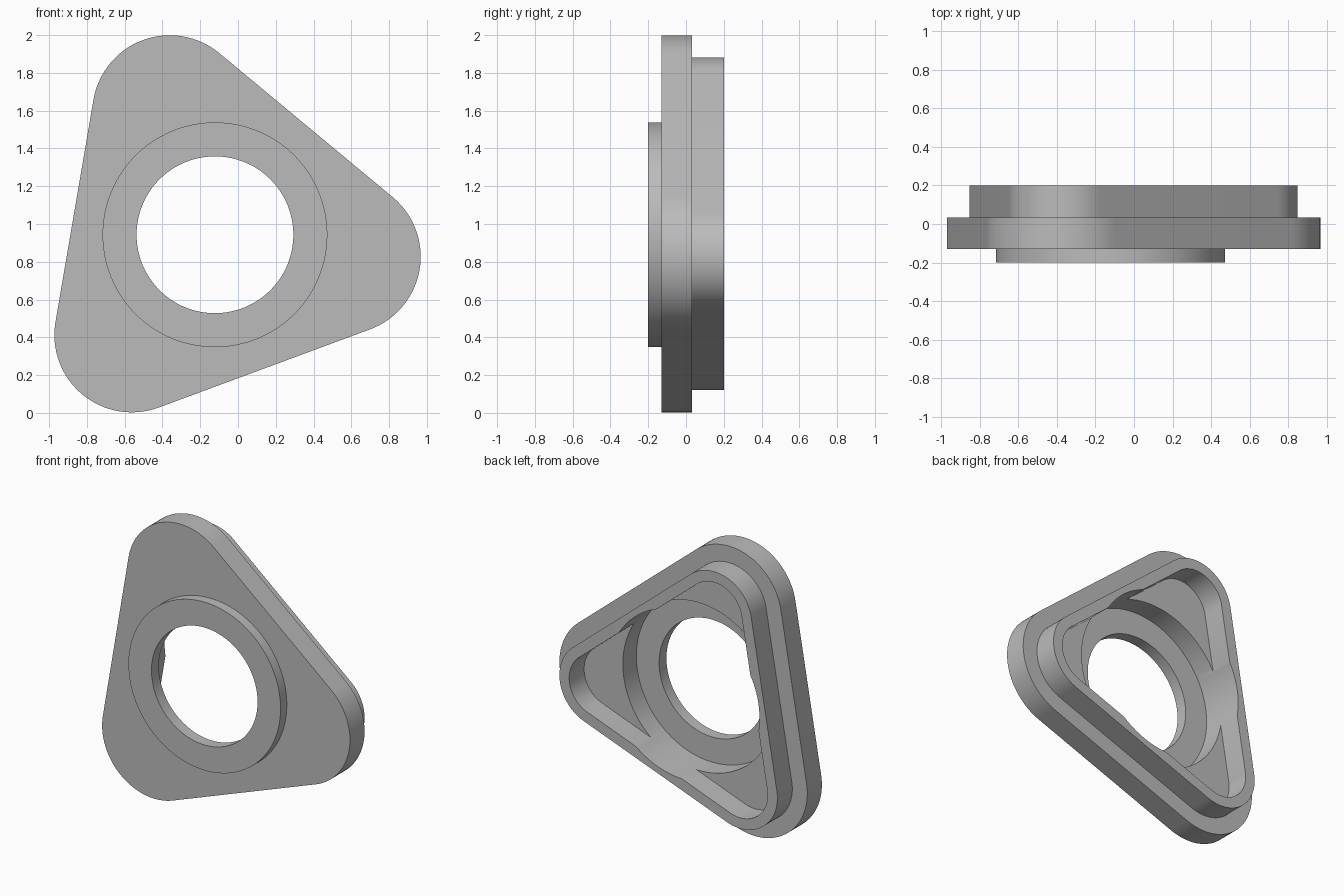
import bpy, bmesh
from math import cos, sin, pi, radians

if "Cube" in bpy.data.objects:
    bpy.data.objects.remove(bpy.data.objects["Cube"])

CX, CZ = -0.122, 0.943      # axis of the bore
CORNER = 0.689              # distance from the axis to each corner centre
TURN = radians(-9.7)        # direction of the first corner

grey = bpy.data.materials.new("plain_grey")
grey.use_nodes = True
grey.diffuse_color = (0.5, 0.5, 0.5, 1)
grey.node_tree.nodes["Principled BSDF"].inputs["Base Color"].default_value = (0.5, 0.5, 0.5, 1)


def circle(r, n=128):
    return [(CX + r * cos(2 * pi * i / n), CZ + r * sin(2 * pi * i / n)) for i in range(n)]


def rounded_triangle(r, n=32):
    pts = []
    for k in range(3):
        a = TURN + k * 2 * pi / 3
        for i in range(n + 1):
            t = a + (i / n - 0.5) * 2 * pi / 3
            pts.append((CX + CORNER * cos(a) + r * cos(t), CZ + CORNER * sin(a) + r * sin(t)))
    return pts


def slab(name, outline, y0, y1):
    """Extrude an x-z outline from y0 to y1."""
    bm = bmesh.new()
    face = bm.faces.new([bm.verts.new((x, y0, z)) for x, z in outline])
    out = bmesh.ops.extrude_face_region(bm, geom=[face])
    moved = [v for v in out["geom"] if isinstance(v, bmesh.types.BMVert)]
    bmesh.ops.translate(bm, verts=moved, vec=(0, y1 - y0, 0))
    bmesh.ops.recalc_face_normals(bm, faces=bm.faces)
    mesh = bpy.data.meshes.new(name)
    bm.to_mesh(mesh)
    bm.free()
    mesh.materials.append(grey)
    ob = bpy.data.objects.new(name, mesh)
    bpy.context.collection.objects.link(ob)
    return ob


# Flange plate, with the front boss and rear rim joined on and the hollows cut out
plate = slab("flanged_cover", rounded_triangle(0.41), -0.13, 0.033)
steps = [
    (slab("front_boss", circle(0.595), -0.2, -0.05), 'UNION'),
    (slab("rear_rim", rounded_triangle(0.293), -0.06, 0.2), 'UNION'),
    (slab("rear_cavity", rounded_triangle(0.217), 0.033, 0.4), 'DIFFERENCE'),
    (slab("round_pocket", circle(0.595 - 0.002), -0.118, 0.5), 'DIFFERENCE'),
    (slab("bore", circle(0.415), -0.5, 0.6), 'DIFFERENCE'),
]
for helper, operation in steps:
    helper.hide_render = True
    mod = plate.modifiers.new(helper.name, 'BOOLEAN')
    mod.operation = operation
    mod.solver = 'EXACT'
    mod.object = helper

# Bake the result and drop the helper solids
bpy.context.view_layer.update()
deps = bpy.context.evaluated_depsgraph_get()
baked = bpy.data.meshes.new_from_object(plate.evaluated_get(deps))
plate.modifiers.clear()
plate.data = baked
for helper, operation in steps:
    bpy.data.objects.remove(helper)

# Smooth round walls, sharp rims
bpy.ops.object.select_all(action='DESELECT')
plate.select_set(True)
bpy.context.view_layer.objects.active = plate
bpy.ops.object.shade_smooth_by_angle(angle=radians(30))
